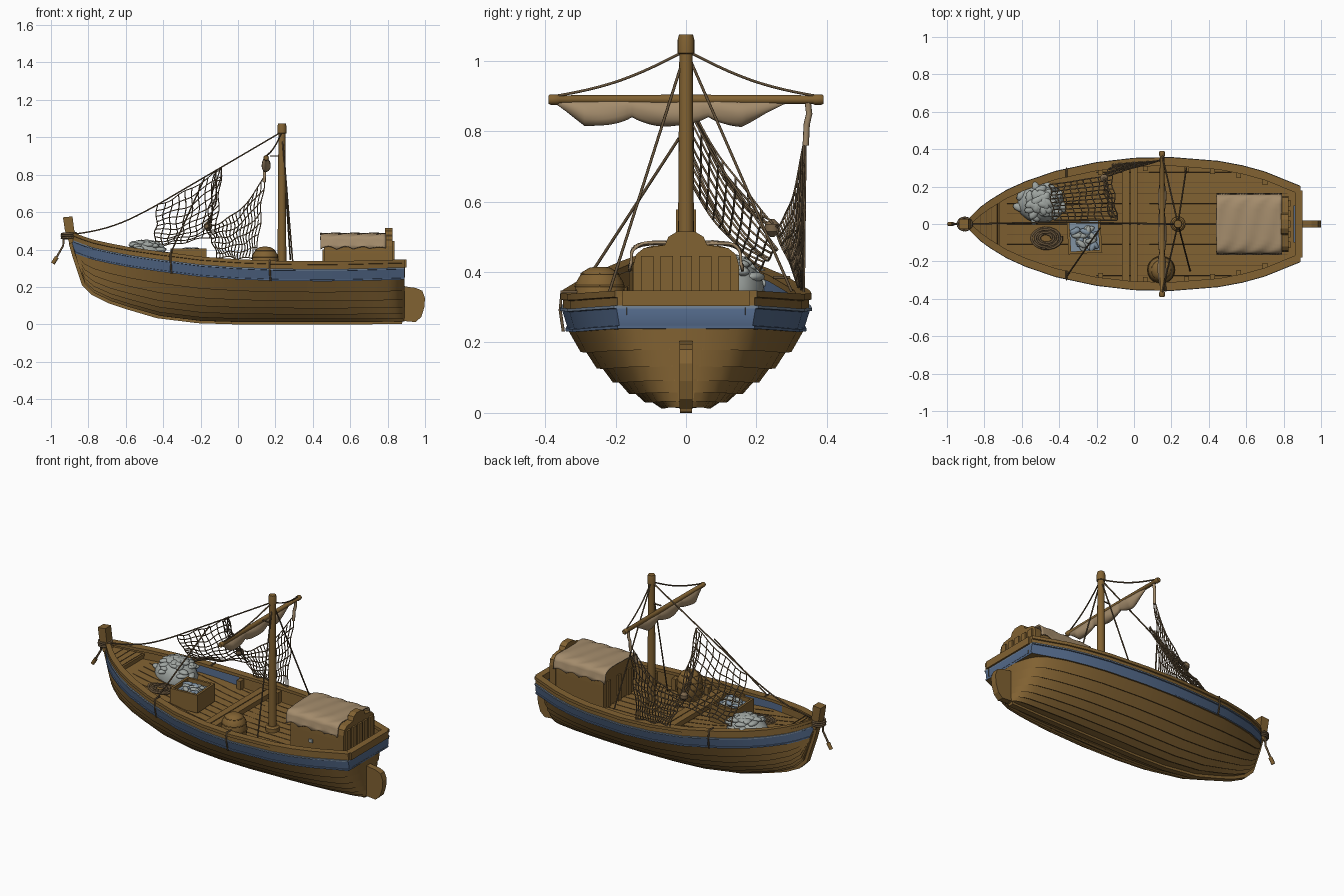
import bpy, bmesh, math, random
from mathutils import Vector, Matrix

if "Cube" in bpy.data.objects:
    bpy.data.objects.remove(bpy.data.objects["Cube"])
random.seed(4)

def mat(name, c):
    m = bpy.data.materials.new(name)
    m.diffuse_color = (*c, 1)
    m.use_nodes = True
    m.node_tree.nodes["Principled BSDF"].inputs["Base Color"].default_value = m.diffuse_color
    return m
WOOD = mat("brown_wood", (.222, .122, .032))
BLUE = mat("blue_paint", (.085, .14, .25))
TRIM = mat("worn_blue_trim", (.17, .23, .31))
CLOTH = mat("beige_cloth", (.37, .262, .15))
ROPE = mat("brown_rope", (.13, .085, .042))
NET = mat("tan_net", (.2, .135, .072))
SEAM = mat("dark_seam", (.1, .055, .018))
FISH = mat("pale_fish", (.35, .38, .36))
FISHB = mat("blue_grey_fish", (.22, .29, .36))

def make(name, verts, faces, mats, idx=None, smooth=None):
    me = bpy.data.meshes.new(name)
    me.from_pydata([tuple(v) for v in verts], [], faces)
    ob = bpy.data.objects.new(name, me)
    bpy.context.collection.objects.link(ob)
    for m in mats:
        me.materials.append(m)
    if idx:
        me.polygons.foreach_set("material_index", idx)
    bm = bmesh.new(); bm.from_mesh(me)
    bmesh.ops.recalc_face_normals(bm, faces=bm.faces)
    bm.to_mesh(me); bm.free()
    if smooth:
        bpy.ops.object.select_all(action='DESELECT')
        ob.select_set(True)
        bpy.context.view_layer.objects.active = ob
        bpy.ops.object.shade_smooth_by_angle(angle=math.radians(smooth))
    return ob

def box(name, c, s, m, rz=0):
    R = Matrix.Rotation(rz, 3, 'Z')
    v = [Vector(c) + R @ Vector((s[0]*i, s[1]*j, s[2]*k))/2 for i in (-1, 1) for j in (-1, 1) for k in (-1, 1)]
    return make(name, v, [(0, 1, 3, 2), (4, 6, 7, 5), (0, 4, 5, 1), (2, 3, 7, 6), (0, 2, 6, 4), (1, 5, 7, 3)], [m])

def prism(name, pts, axis, a, b, m):
    # extrude a 2D outline along y (outline in xz) or x (outline in yz)
    n = len(pts)
    f = (lambda p, t: (p[0], t, p[1])) if axis == 'y' else (lambda p, t: (t, p[0], p[1]))
    v = [f(p, a) for p in pts] + [f(p, b) for p in pts]
    fs = [tuple(range(n)), tuple(range(n, 2*n))] + [(i, (i+1) % n, n+(i+1) % n, n+i) for i in range(n)]
    return make(name, v, fs, [m])

def tubes(name, paths, r, m, res=1):
    cu = bpy.data.curves.new(name, 'CURVE')
    cu.dimensions = '3D'; cu.bevel_depth = r; cu.bevel_resolution = res; cu.use_fill_caps = True
    for p in paths:
        sp = cu.splines.new('POLY'); sp.points.add(len(p)-1)
        for q, c in zip(sp.points, p):
            q.co = (*c, 1)
    tmp = bpy.data.objects.new(name + "_curve", cu)
    bpy.context.collection.objects.link(tmp)
    me = bpy.data.meshes.new_from_object(tmp.evaluated_get(bpy.context.evaluated_depsgraph_get()))
    bpy.data.objects.remove(tmp)
    me.materials.clear(); me.materials.append(m)
    me.shade_smooth()
    ob = bpy.data.objects.new(name, me)
    bpy.context.collection.objects.link(ob)

def sagged(a, b, sag, n=12):
    a, b = Vector(a), Vector(b)
    return [a.lerp(b, i/n) - Vector((0, 0, sag*math.sin(math.pi*i/n))) for i in range(n+1)]

def lathe(name, c, prof, m, n=20, axis='z'):
    v = []
    for r, h in prof:
        for i in range(n):
            x, y = r*math.cos(math.tau*i/n), r*math.sin(math.tau*i/n)
            v.append(Vector(c) + Vector((x, y, h) if axis == 'z' else (x, h, y)))
    k = len(prof)
    f = [(j*n+i, j*n+(i+1) % n, (j+1)*n+(i+1) % n, (j+1)*n+i) for j in range(k-1) for i in range(n)]
    f += [tuple(range(n)), tuple(range((k-1)*n, k*n))]
    return make(name, v, f, [m], smooth=40)

# ---- hull: x, half breadth, keel height, sheer height
ST = [(-.89, .018, .44, .495), (-.87, .04, .37, .487), (-.82, .085, .22, .468), (-.77, .12, .17, .452),
      (-.68, .175, .125, .432), (-.58, .22, .092, .413), (-.42, .275, .045, .39), (-.2, .322, .018, .362),
      (0, .345, .012, .348), (.2, .349, .012, .34), (.45, .329, .012, .338), (.58, .305, .012, .339),
      (.7, .272, .012, .342), (.89, .195, .015, .347)]

def at(x):
    for p, q in zip(ST, ST[1:]):
        if x <= q[0]:
            t = (x-p[0])/(q[0]-p[0])
            return [u+(w-u)*t for u, w in zip(p, q)]
    return list(ST[-1])
drop = lambda x: .065+.032*min(1, max(0, (x+.35)/.4))
deck = lambda x: at(x)[3]-drop(x)

def section(x):
    _, b, k, s = at(x)
    w = max(s-.108, k+.005); bw = b*.955; g = min(1, (b/.1))
    kw = min(.012, b*.5)
    st = max(.08, 1-((x-.75)/.141)**4)**.5 if x > .75 else 1   # planks close in at the stern
    pts, n = [], 7
    yz = [(kw+(bw-kw)*i/n, k+(w-k)*(i/n)**1.8) for i in range(n+1)]
    for i in range(n):      # overlapping planks: each lower edge stands proud
        pts += [((yz[i][0]+.012*g*(i > 0))*st, yz[i][1]-.006*g*(i > 0)), (yz[i+1][0]*st, yz[i+1][1])]
    e = .009*g
    h = s-.042-w
    pts += [(bw+e, w), (bw+e, w+.12*h), (bw+.003*g, w+.14*h), (b+.002*g, w+.86*h), (b+e, w+.88*h), (b+e, w+h),
            (b, s-.042), (b, s-.02), (b+.007*g, s-.018), (b+.007*g, s), (max(b-.038, .002), s),
            (max(b-.038, .002), s-.018), (max(b-.026, .002), s-.02), (max(b-.028, .002), s-drop(x))]
    return pts

XS = sorted([p[0] for p in ST] + [-.5, -.31, -.1, .1, .33, .8, .84, .865, .88])
secs = [section(x) for x in XS]
N = len(secs[0])
V, F, I = [], [], []
for x, s in zip(XS, secs):
    for sg in (1, -1):
        V += [(x + .012*(1-abs(y)/.2)*(x > .885 and i > 13), sg*y, z) for i, (y, z) in enumerate(s)]
def colour(j, x):
    if j in (18, 19):
        return 2
    return 1 if 14 <= j <= 17 or (j == N-2 and -.51 < x < -.2) else 0
for i in range(len(XS)-1):
    for o in (0, N):
        for j in range(N-1):
            a = 2*N*i+o+j
            F.append((a, a+1, a+1+2*N, a+2*N)); I.append(colour(j, XS[i]))
    a = 2*N*i                      # deck and keel strips
    for j in (0, N-1):
        F.append((a+j, a+N+j, a+3*N+j, a+2*N+j)); I.append(0)
for i in (0, len(XS)-1):           # bow and transom caps
    for j in range(23):
        a = 2*N*i+j
        F.append((a, a+1, a+N+1, a+N)); I.append(colour(j, 1))
make("hull", V, F, [WOOD, BLUE, TRIM], I, smooth=25)
box("transom_rail", (.88, 0, .325), (.04, .36, .044), WOOD)
box("transom_inner_panel", (.857, 0, .30), (.008, .2, .07), BLUE)

# keel, stem post and rudder
outer = [(p[0]-.014, p[2]-.012) for p in ST]
prism("keel_and_stem", [(-.885, .5), (-.905, .49)] + outer + [(.89, .05)] +
      [(p[0]+.025, p[2]+.03) for p in reversed(ST[:-1])], 'y', -.017, .017, WOOD)
prism("stem_head", [(-.9, .43), (-.925, .5), (-.936, .572), (-.885, .577), (-.875, .5), (-.86, .45)], 'y', -.028, .028, WOOD)
prism("rudder", [(.865, .02), (.95, .012), (.98, .04), (.996, .09), (1, .14), (.985, .18), (.95, .195), (.91, .2), (.865, .21)],
      'y', -.019, .019, WOOD)

# deck seams, thwart, foredeck, ribs
seams = []
for k in range(-5, 6):
    y = k*.055
    xs = [x/100 for x in range(-68, 86, 6) if at(x/100)[1] > abs(y)+.035]
    seams.append([(x, y, deck(x)) for x in xs])
tubes("deck_seams", seams, .002, SEAM)
for x in (-.045, .0):
    box("thwart", (x, 0, .29), (.04, .63, .03), WOOD)
fx = [-.87, -.82, -.77, -.72]
fv = [(x, sg*max(at(x)[1]-.03, .004), at(x)[3]-.03) for x in fx for sg in (-1, 1)]
fd = make("foredeck", fv, [(2*i, 2*i+1, 2*i+3, 2*i+2) for i in range(3)], [WOOD])
fd.modifiers.new("thick", 'SOLIDIFY').thickness = .03
tubes("foredeck_seams", [[(x, -at(x)[1]+.03, at(x)[3]-.029), (x, at(x)[1]-.03, at(x)[3]-.029)] for x in (-.82, -.79, -.76, -.73)], .002, SEAM)
for x in (-.18, .06, .28, .42, .56, .7):
    for sg in (1, -1):
        box("rib", (x, sg*(at(x)[1]-.045), at(x)[3]-.062), (.026, .036, .07), WOOD)

# mast, yard and furled sail
lathe("mast", (.235, 0, 0), [(.024, .22), (.022, .6), (.019, 1.02), (.024, 1.022), (.024, 1.058), (.02, 1.075)], WOOD, 16)
lathe("mast_step", (.235, 0, 0), [(.04, .23), (.04, .265), (.03, .275)], WOOD, 16)
lathe("yard", (.15, 0, .89), [(.012, -.39), (.015, -.385), (.015, -.365), (.012, -.36), (.014, 0), (.012, .36), (.015, .365), (.015, .385), (.012, .39)], WOOD, 12, 'y')
SV, SF, n, rows = [], [], 14, 49
for j in range(rows):
    t = j/(rows-1)
    y = -.37+.65*t
    ph = (t*3) % 1 if t < 1 else 1
    r = (.024+.014*math.sin(math.pi*ph)**.8)*min(1, .25+6*t, .25+4*(1-t))
    for i in range(n):
        a = math.tau*i/n
        wr = 1+.07*math.sin(3*a+17*t)
        SV.append((.15+.62*r*wr*math.cos(a), y, .889-r+r*wr*math.sin(a)))
for j in range(rows-1):
    SF += [(j*n+i, j*n+(i+1) % n, (j+1)*n+(i+1) % n, (j+1)*n+i) for i in range(n)]
SF += [tuple(range(n)), tuple(range((rows-1)*n, rows*n))]
make("furled_sail", SV, SF, [CLOTH], smooth=60)

# rigging
top = (.235, 0, 1.03)
tubes("rigging", [sagged(top, (.15, -.37, .9), .02), sagged(top, (.15, .37, .9), .02),
                  [top, (.3, -.25, deck(.3))], [top, (.28, .3, .345)], [top, (-.43, .01, .64)],
                  sagged((-.43, .01, .64), (-.89, 0, .48), .03), [(-.18, -.02, .78), (-.36, -.28, .38)],
                  [(.17, 0, .9), (.22, 0, .9)]], .0042, ROPE)
tubes("yard_hanging_rope", [[(.15, .345, .89), (.148, .35, .85), (.142, .343, .82), (.14, .34, .76)]], .009, CLOTH)

# fishing nets
def net(name, A, B, C, D, nu, nv, sag, belly):
    A, B, C, D = map(Vector, (A, B, C, D))
    def P(u, v):
        p = A.lerp(B, u).lerp(D.lerp(C, u), v)
        p.z -= sag*math.sin(math.pi*u)*(1-v) + belly*math.sin(math.pi*v)*(.4+.6*math.sin(math.pi*u))
        p.x += .006*math.sin(9*u+14*v); p.z += .006*math.sin(13*u-8*v)
        return p
    L = [[P(i/nu, j/20) for j in range(21)] for i in range(nu+1)]
    L += [[P(i/20, j/nv) for i in range(21)] for j in range(nv+1)]
    tubes(name, L, .003, NET)
net("bow_net", (-.09, .02, .84), (-.43, .02, .64), (-.45, .21, .41), (-.12, .26, .47), 9, 10, .02, .05)
net("side_net", (.14, .34, .79), (-.17, .25, .53), (-.11, .32, .36), (.1, .335, .35), 15, 7, .07, .0)
net("net_bunch", (-.09, .03, .84), (-.13, .04, .8), (-.17, .25, .52), (-.15, .25, .54), 4, 6, 0, .06)
lathe("net_knot", (-.16, .245, .525), [(.006, -.025), (.022, -.01), (.022, .01), (.006, .025)], NET, 10)

# covered locker: arched body, cloth and headboard
def arch(w, zt, z0, n=16):
    out = []
    for i in range(n+1):
        a = math.pi*i/n
        c, s = math.cos(a), math.sin(a)
        out.append((w*math.copysign(abs(c)**.45, c), z0+(zt-z0)*s**.45))
    return out
prism("locker", [(.145, .23)] + arch(.145, .478, .38) + [(-.145, .23)], 'x', .46, .785, WOOD)
for y in (-.1, 0, .1):
    box("locker_slat", (.457, y, .32), (.012, .03, .16), WOOD)
box("locker_latch", (.6, -.148, .33), (.025, .01, .02), FISH)
CV, CF, m = [], [], 25
for j in range(m):
    x = .44+.35*j/(m-1)
    hem = .405+.012*abs(math.sin(j*math.pi/6))
    CV += [(x, y, z+.003*math.sin(j*.9+i)) for i, (y, z) in enumerate([(.165, hem)] + arch(.16, .488, .425) + [(-.165, hem)])]
w = len(CV)//m
CF = [(j*w+i, j*w+i+1, (j+1)*w+i+1, (j+1)*w+i) for j in range(m-1) for i in range(w-1)]
cl = make("locker_cloth", CV, CF, [CLOTH], smooth=60)
cl.modifiers.new("thick", 'SOLIDIFY').thickness = .008
half = [(.15, .24), (.15, .42), (.142, .45), (.12, .468), (.06, .477), (.05, .5), (.025, .515)]
prism("headboard", half + [(-y, z) for y, z in reversed(half)], 'x', .785, .825, WOOD)
for k in range(-2, 3):
    box("headboard_slat", (.828, k*.055, .36), (.016, .035, .17), WOOD)

# fish helper: squashed ball
def blob(name, c, s, m, rot=0, sub=2, noise=0):
    bm = bmesh.new()
    bmesh.ops.create_icosphere(bm, subdivisions=sub, radius=1)
    R = Matrix.Rotation(rot, 3, 'Z')
    vs = [Vector(c) + R @ Vector([p*q for p, q in zip(v.co*(1+noise*random.uniform(-1, 1)), s)]) for v in bm.verts]
    fs = [tuple(v.index for v in f.verts) for f in bm.faces]
    bm.free()
    return make(name, vs, fs, [m], smooth=70)
blob("catch_heap", (-.5, .115, .34), (.125, .11, .105), FISH, 0, 3, .03)
for i in range(40):
    a, t = random.uniform(0, math.tau), random.uniform(.1, 1)
    blob("heap_fish", (-.5+.12*t*math.cos(a), .115+.1*t*math.sin(a), .34+.1*math.sqrt(1-t*t*.95)),
         (.038, .022, .014), FISH, random.uniform(0, 3))

# fish crate
cx, cy, rz = -.265, -.065, .06
R = Matrix.Rotation(rz, 3, 'Z')
for dx, dy, sx, sy in ((0, .085, .18, .014), (0, -.085, .18, .014), (.083, 0, .014, .17), (-.083, 0, .014, .17)):
    o = R @ Vector((dx, dy, 0))
    box("crate_side", (cx+o.x, cy+o.y, .35), (sx, sy, .11), WOOD, rz)
box("crate_filling", (cx, cy, .34), (.16, .16, .08), FISHB, rz)
for i in range(26):
    blob("crate_fish", (cx+random.uniform(-.055, .055), cy+random.uniform(-.06, .06), random.uniform(.38, .4)),
         (.03, .015, .012), random.choice((FISH, FISHB)), random.uniform(0, 3))

# woven pot with hoops
lathe("woven_pot", (.145, -.245, 0), [(.05, .235), (.068, .27), (.074, .32), (.068, .37), (.05, .4), (.03, .412), (.012, .415)], WOOD, 20)
ring = lambda x, y, z, r: [(x+r*math.cos(math.tau*i/20), y+r*math.sin(math.tau*i/20), z) for i in range(21)]
tubes("pot_hoops", [ring(.145, -.245, z, r) for z, r in ((.28, .069), (.32, .073), (.36, .069), (.395, .052))], .003, WOOD)

# rope coil on deck, stem lashing, bow float, hull ties
z0 = deck(-.47)
tubes("rope_coil", [[(-.47+r*math.cos(a*.4), -.075+.7*r*math.sin(a*.4), z0+.006+.003*math.sin(a))
                     for a in range(80) for r in [.03+.0007*a]]], .007, ROPE)
tubes("stem_lashing", [[(-.905+.038*math.cos(a*.5), .034*math.sin(a*.5), .455+.0009*a) for a in range(40)]], .006, ROPE)
tubes("bow_float_line", [[(-.93, 0, .47), (-.935, 0, .42), (-.975, 0, .35)]], .006, ROPE)
tubes("bow_float", [[(-.968, 0, .36), (-.99, 0, .325)]], .011, WOOD, 2)
for x, sg in ((-.36, -1), (.17, -1), (-.36, 1)):
    b, s = at(x)[1], at(x)[3]
    tubes("hull_tie", [[(x, sg*(b-.04), s+.002), (x, sg*(b+.005), s+.003), (x, sg*(b+.009), s-.05), (x+.004, sg*b, s-.11)]], .005, ROPE)
